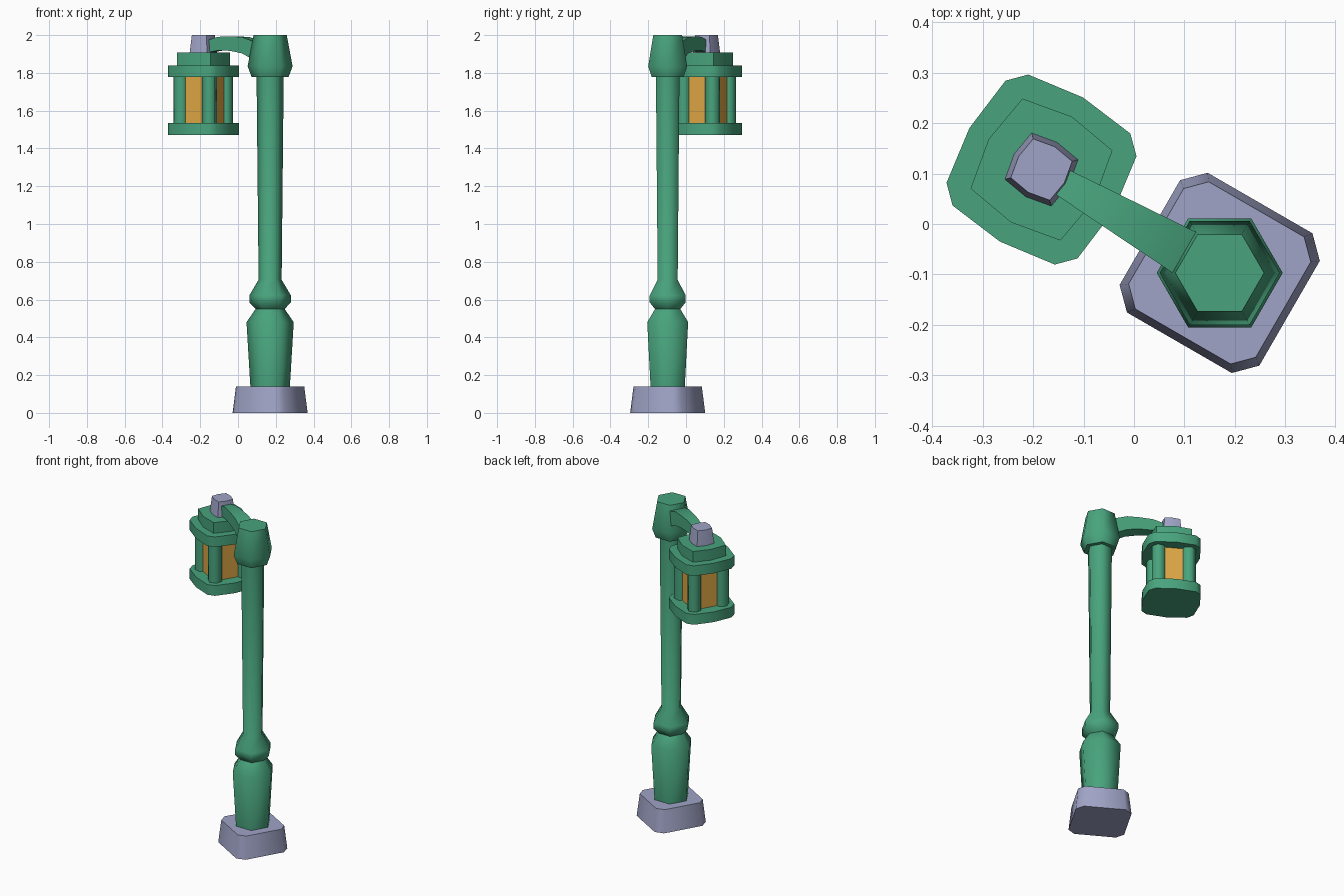
import bpy, bmesh, math
from mathutils import Matrix, Vector

if "Cube" in bpy.data.objects:
    bpy.data.objects.remove(bpy.data.objects["Cube"])

# Flat colours
def material(name, rgb):
    m = bpy.data.materials.new(name)
    m.diffuse_color = (*rgb, 1)
    m.use_nodes = True
    m.node_tree.nodes["Principled BSDF"].inputs["Base Color"].default_value = m.diffuse_color
    return m

GREEN = material("green paint", (0.065, 0.37, 0.205))
STONE = material("grey stone", (0.35, 0.37, 0.565))
GLASS = material("amber glass", (0.75, 0.39, 0.061))

POLE = Vector((0.17, -0.097, 0))
LAMP = Vector((-0.1835, 0.108, 0))
TURN = math.radians(-30)


def loft(name, rings, mat, origin, turn=0.0):
    """Skin a stack of equal-sized point rings and close both ends."""
    bm = bmesh.new()
    rows = [[bm.verts.new(p) for p in ring] for ring in rings]
    n = len(rows[0])
    for a, b in zip(rows, rows[1:]):
        for i in range(n):
            j = (i + 1) % n
            bm.faces.new((a[i], a[j], b[j], b[i]))
    bm.faces.new(rows[0][::-1])
    bm.faces.new(rows[-1])
    bmesh.ops.recalc_face_normals(bm, faces=bm.faces)
    bm.transform(Matrix.Translation(origin) @ Matrix.Rotation(turn, 4, 'Z'))
    me = bpy.data.meshes.new(name)
    bm.to_mesh(me)
    bm.free()
    me.materials.append(mat)
    ob = bpy.data.objects.new(name, me)
    bpy.context.collection.objects.link(ob)
    bpy.ops.object.select_all(action='DESELECT')
    ob.select_set(True)
    bpy.context.view_layer.objects.active = ob
    bpy.ops.object.shade_smooth_by_angle(angle=math.radians(62))
    return ob


def hexagon(r, z, cx=0, cy=0, start=0.0):
    return [(cx + r * math.cos(start + k * math.pi / 3),
             cy + r * math.sin(start + k * math.pi / 3), z) for k in range(6)]


def fourfold(quarter, z, s=1.0):
    """Repeat a quarter outline four times around the axis."""
    pts = []
    for x, y in quarter:
        pts.append((x * s, y * s, z))
    for _ in range(3):
        pts += [(-y, x, z) for x, y, _z in pts[-len(quarter):]]
    return pts


# Stone foot with cut corners
foot = [(0.16, 0.12), (0.12, 0.16)]
loft("stone_foot", [fourfold(foot, 0), fourfold(foot, 0.14, 0.91)], STONE, POLE, TURN)

# Six-sided post: pedestal, collar and shaft
post = [(0.104, 0.13), (0.125, 0.48), (0.077, 0.55), (0.11, 0.585),
        (0.11, 0.622), (0.061, 0.705), (0.072, 1.80)]
loft("post", [hexagon(r, z) for r, z in post], GREEN, POLE)

# Post cap
cap = [(0.097, 1.777), (0.119, 1.835), (0.088, 2.0)]
loft("post_cap", [hexagon(r, z) for r, z in cap], GREEN, POLE)

# Arched, tapering arm: distance from post, height, half width, half height
arm = [(0.075, 1.918, 0.047, 0.048), (0.15, 1.947, 0.042, 0.043),
       (0.225, 1.955, 0.037, 0.038), (0.30, 1.955, 0.032, 0.036),
       (0.37, 1.940, 0.027, 0.032)]
loft("arm", [[(-d, -w, z - h), (-d, w, z - h), (-d, w, z + h), (-d, -w, z + h)]
             for d, z, w, h in arm], GREEN, POLE, TURN)

# Lantern plates and roof step
plate = [(0.165, 0), (0.15, 0.117), (0.117, 0.15)]
for name, z0, z1 in (("lantern_floor", 1.472, 1.536), ("lantern_roof", 1.777, 1.84)):
    loft(name, [fourfold(plate, z0), fourfold(plate, z1)], GREEN, LAMP, TURN)
step = [(0.121, 0), (0.103, 0.103)]
loft("roof_step", [fourfold(step, 1.835), fourfold(step, 1.907)], GREEN, LAMP, TURN)

# Glass core
pane = [(0.096, 0.096)]
loft("lantern_glass", [fourfold(pane, 1.53), fourfold(pane, 1.78)], GLASS, LAMP, TURN)

# Four six-sided corner bars
for k in range(4):
    a = math.radians(45 + 90 * k)
    cx, cy = 0.122 * math.cos(a), 0.122 * math.sin(a)
    loft(f"corner_bar_{k + 1}",
         [hexagon(0.041, z, cx, cy, a + math.pi / 2) for z in (1.53, 1.78)],
         GREEN, LAMP, TURN)

# Stone finial on the lantern
finial = [(0.063, 0), (0.0537, 0.0537)]
loft("finial", [fourfold(finial, 1.90), fourfold(finial, 2.0, 0.83)], STONE, LAMP, TURN)
